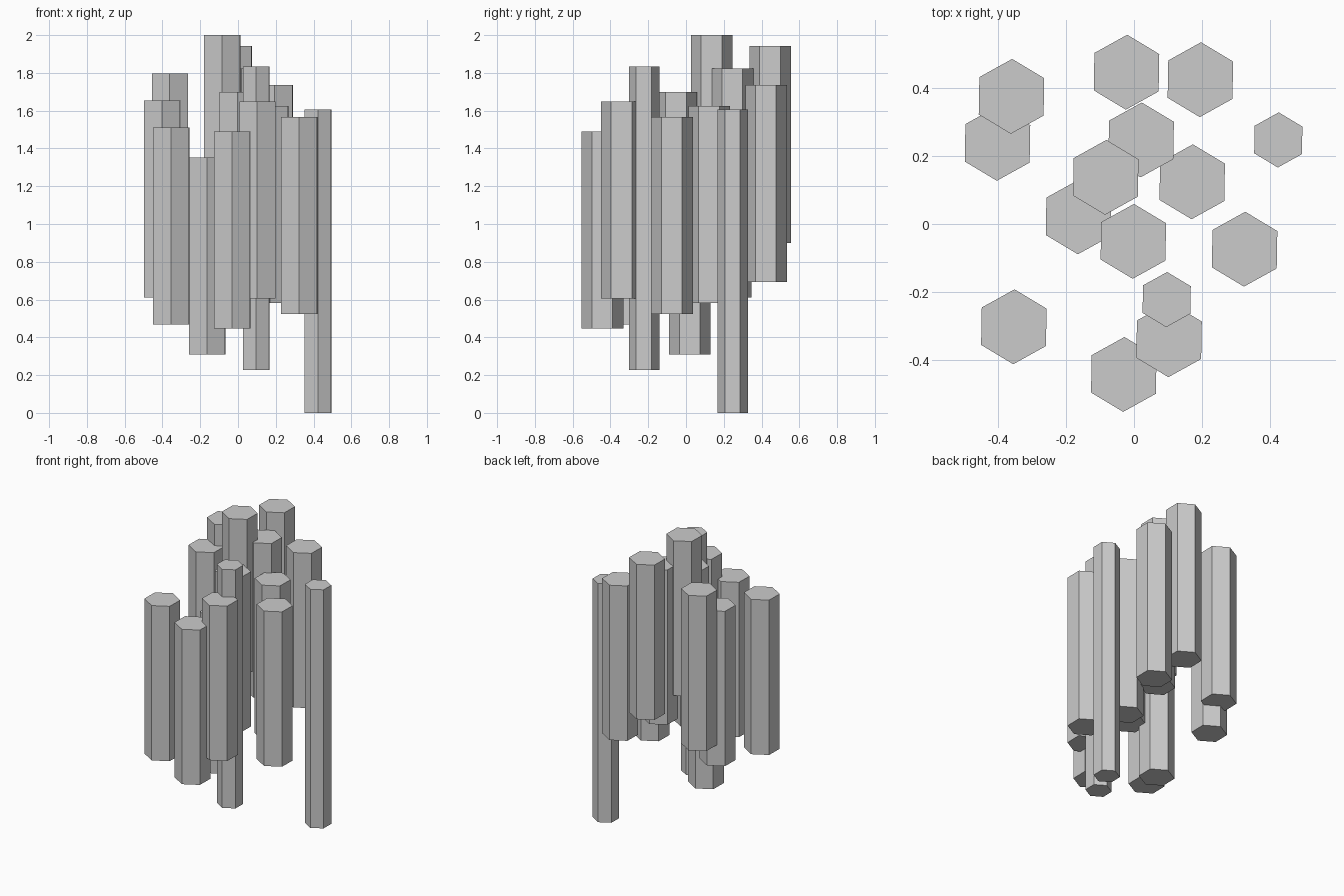
import bpy, math

if "Cube" in bpy.data.objects:
    bpy.data.objects.remove(bpy.data.objects["Cube"])

dark = bpy.data.materials.new("dark_stone")
dark.diffuse_color = (0.55, 0.55, 0.55, 1)
dark.use_nodes = True
dark.node_tree.nodes["Principled BSDF"].inputs["Base Color"].default_value = dark.diffuse_color

TILT = math.radians(-1)
THICK = (0.11, 1.043)   # radius, length
THIN = (0.081, 1.607)


def column(name, x, y, top, size, mat=None):
    """Upright six-sided column placed by the height of its top."""
    radius, length = size
    bpy.ops.mesh.primitive_cylinder_add(
        vertices=6, radius=radius, depth=length,
        location=(x, y, top - length / 2), rotation=(0, 0, TILT))
    ob = bpy.context.object
    ob.name = name
    if mat:
        ob.data.materials.append(mat)


# thick dark columns: x, y, top
for i, (x, y, z) in enumerate([
        (-0.36, 0.375, 1.797), (-0.022, 0.446, 1.943), (0.195, 0.424, 1.736),
        (-0.083, 0.137, 2.0), (0.171, 0.124, 1.625), (-0.163, 0.021, 1.352),
        (-0.002, -0.051, 1.70), (0.103, -0.34, 1.648), (-0.03, -0.442, 1.49)]):
    column(f"dark_column_{i + 1}", x, y, z, THICK, dark)

# thick light columns
for i, (x, y, z) in enumerate([
        (-0.401, 0.237, 1.653), (0.021, 0.247, 1.823),
        (0.325, -0.074, 1.567), (-0.353, -0.302, 1.51)]):
    column(f"light_column_{i + 1}", x, y, z, THICK)

# thin long columns
column("thin_column_1", 0.424, 0.247, 1.607, THIN)
column("thin_column_2", 0.096, -0.222, 1.833, THIN)
